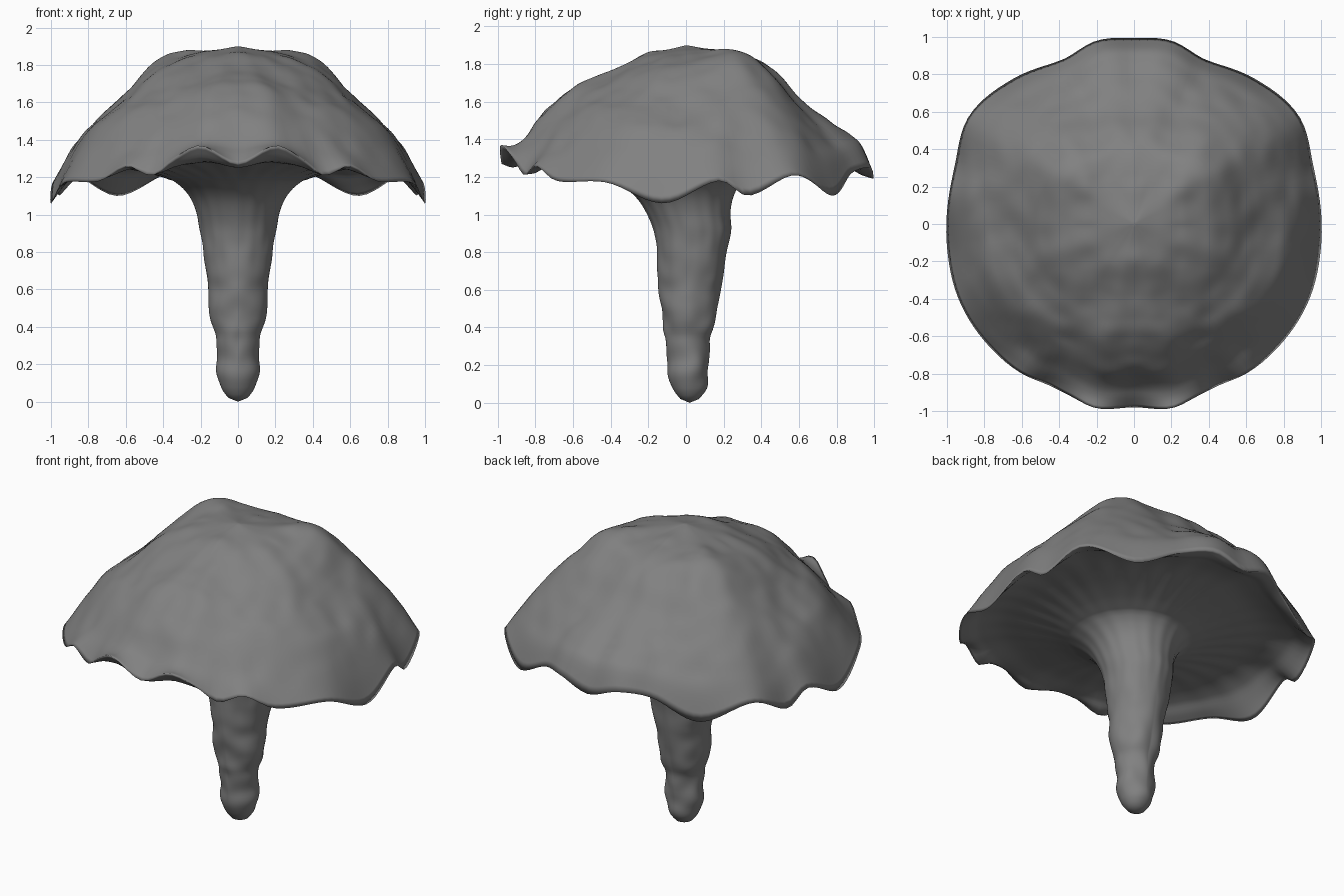
import bpy, bmesh, math
from mathutils import Vector, noise

if "Cube" in bpy.data.objects:
    bpy.data.objects.remove(bpy.data.objects["Cube"])

SEG = 144


def spline(keys, x):
    """Smooth curve through (x, value) keys."""
    n = len(keys)
    x = min(max(x, keys[0][0]), keys[-1][0])
    i = 0
    while i < n - 2 and x > keys[i + 1][0]:
        i += 1

    def slope(k):
        a, b = keys[max(k - 1, 0)], keys[min(k + 1, n - 1)]
        return (b[1] - a[1]) / (b[0] - a[0])
    (x0, y0), (x1, y1) = keys[i], keys[i + 1]
    h = x1 - x0
    t = (x - x0) / h
    return ((2*t**3 - 3*t*t + 1) * y0 + (t**3 - 2*t*t + t) * h * slope(i)
            + (3*t*t - 2*t**3) * y1 + (t**3 - t*t) * h * slope(i + 1))


def mirrored(keys):
    """Extend keys over the half turn so the curve is flat at front and back."""
    return ([(-keys[1][0], keys[1][1])] + keys
            + [(2 * math.pi - keys[-2][0], keys[-2][1])])


# Wavy rim, right half, front to back (x, y, z)
RIM = [(0, -.98, 1.27), (.2, -.985, 1.37), (.34, -.92, 1.3), (.46, -.86, 1.21),
       (.6, -.80, 1.26), (.74, -.69, 1.18), (.93, -.42, 1.17), (1.0, -.12, 1.06),
       (.985, .18, 1.18), (.955, .33, 1.10), (.88, .58, 1.21), (.64, .78, 1.10),
       (.38, .88, 1.22), (.2, .98, 1.25), (0, .995, 1.19)]
rim_r = mirrored([(math.atan2(x, -y), math.hypot(x, y)) for x, y, z in RIM])
rim_z = mirrored([(math.atan2(x, -y), z) for x, y, z in RIM])

# Dome heights along five directions from front to back
T = [0, .2, .4, .5, .6, .7, .8, .88, .94]
DOME = [[1.90, 1.85, 1.76, 1.72, 1.68, 1.62, 1.51, 1.36, 1.29],
        [1.90, 1.85, 1.76, 1.71, 1.64, 1.56, 1.45, 1.35, 1.27],
        [1.90, 1.87, 1.81, 1.74, 1.63, 1.54, 1.46, 1.36, 1.27],
        [1.90, 1.88, 1.84, 1.78, 1.70, 1.60, 1.48, 1.38, 1.30],
        [1.90, 1.87, 1.81, 1.73, 1.62, 1.54, 1.46, 1.40, 1.34]]
columns = [mirrored([(k * math.pi / 4, DOME[k][j]) for k in range(5)])
           for j in range(len(T))]

# Stem: (height, radius) and sideways lean along y
STEM = [(.02, .05), (.07, .09), (.15, .108), (.28, .112), (.34, .117), (.40, .135),
        (.6, .162), (.8, .187), (.9, .202), (1.0, .22), (1.08, .25), (1.14, .295),
        (1.18, .345)]
LEAN = [(0, .02), (.3, .01), (.6, .02), (.9, .035), (1.0, .015), (1.1, -.01), (1.18, -.04)]


def bump(x, y, z, size, amount):
    return noise.noise(Vector((abs(x), y, z)) * size) * amount


def cap_top(t, a):
    r, zr = spline(rim_r, a), spline(rim_z, a)
    wave = zr - 1.18
    keys = [(tt, spline(c, a)) for tt, c in zip(T, columns)]
    for k, share in ((-2, .2), (-1, .45)):
        keys[k] = (keys[k][0], keys[k][1] + wave * share)
    return r * t, spline(keys + [(1, zr)], t)


def cap_under(t, a):
    """Gills rising gently away from the stem, then dropping to the rim."""
    r, zr = spline(rim_r, a), spline(rim_z, a)
    wave = zr - 1.18
    keys = [(.345, 1.18), (.45, 1.215), (.6, 1.248), (.75, 1.265 + wave * .05),
            (.88, 1.24 + wave * .22), (.94, 1.205 + wave * .5), (1, zr)]
    return .345 + (r - .345) * t, spline(keys, .345 + (1 - .345) * t)


rows = []
angles = [2 * math.pi * k / SEG for k in range(SEG)]
fold = [min(a, 2 * math.pi - a) for a in angles]


def add_row(fn):
    rows.append([fn(a, f) for a, f in zip(angles, fold)])


# Cap top, from crown to rim, with a shoulder lump on each side
for k in range(1, 61):
    def top(a, f, t=k / 60):
        r, z = cap_top(t, f)
        x, y = r * math.sin(a), -r * math.cos(a)
        fade = min(1, (1 - t) * 8) * min(1, t * 4)
        z += fade * (bump(x, y, z, 3.5, .025) + bump(x, y, z, 8, .014))
        z += .04 * math.exp(-((abs(x) - .42)**2 + (y - .28)**2) / .03)
        return x, y, z
    add_row(top)

# Cap underside with faint gill folds, from rim to stem
for k in range(39, 0, -1):
    def under(a, f, t=k / 40):
        r, z = cap_under(t, f)
        z += .003 * math.cos(30 * a) * math.sin(math.pi * t)
        return r * math.sin(a), -r * math.cos(a) - .04 * (1 - t), z
    add_row(under)

# Stem with flared top and knobbly foot
for k in range(60, -1, -1):
    def stem(a, f, z=.02 + 1.16 * k / 60):
        r = spline(STEM, z)
        x, y = r * math.sin(a), -r * math.cos(a)
        r += bump(x, y, z, 9, .014) * min(1, max(0, (1.1 - z) * 2)) * min(1, z * 8)
        r += .004 * math.cos(18 * a) * max(0, z - .7)
        return r * math.sin(a), spline(LEAN, z) - r * math.cos(a), z
    add_row(stem)

# Skin all rows into one closed surface
bm = bmesh.new()
grid = [[bm.verts.new(p) for p in row] for row in rows]
crown = bm.verts.new((0, 0, 1.9))
foot = bm.verts.new((0, .02, 0))
for k in range(SEG):
    n = (k + 1) % SEG
    bm.faces.new((crown, grid[0][k], grid[0][n]))
    bm.faces.new((foot, grid[-1][n], grid[-1][k]))
    for a, b in zip(grid, grid[1:]):
        bm.faces.new((a[k], b[k], b[n], a[n]))
bmesh.ops.recalc_face_normals(bm, faces=bm.faces)
mesh = bpy.data.meshes.new("mushroom")
bm.to_mesh(mesh)
bm.free()
mesh.shade_smooth()

# Dark grey skin
mat = bpy.data.materials.new("dark_grey")
mat.diffuse_color = (.22, .22, .22, 1)
mat.use_nodes = True
mat.node_tree.nodes["Principled BSDF"].inputs["Base Color"].default_value = mat.diffuse_color
mesh.materials.append(mat)
obj = bpy.data.objects.new("mushroom", mesh)
bpy.context.collection.objects.link(obj)
